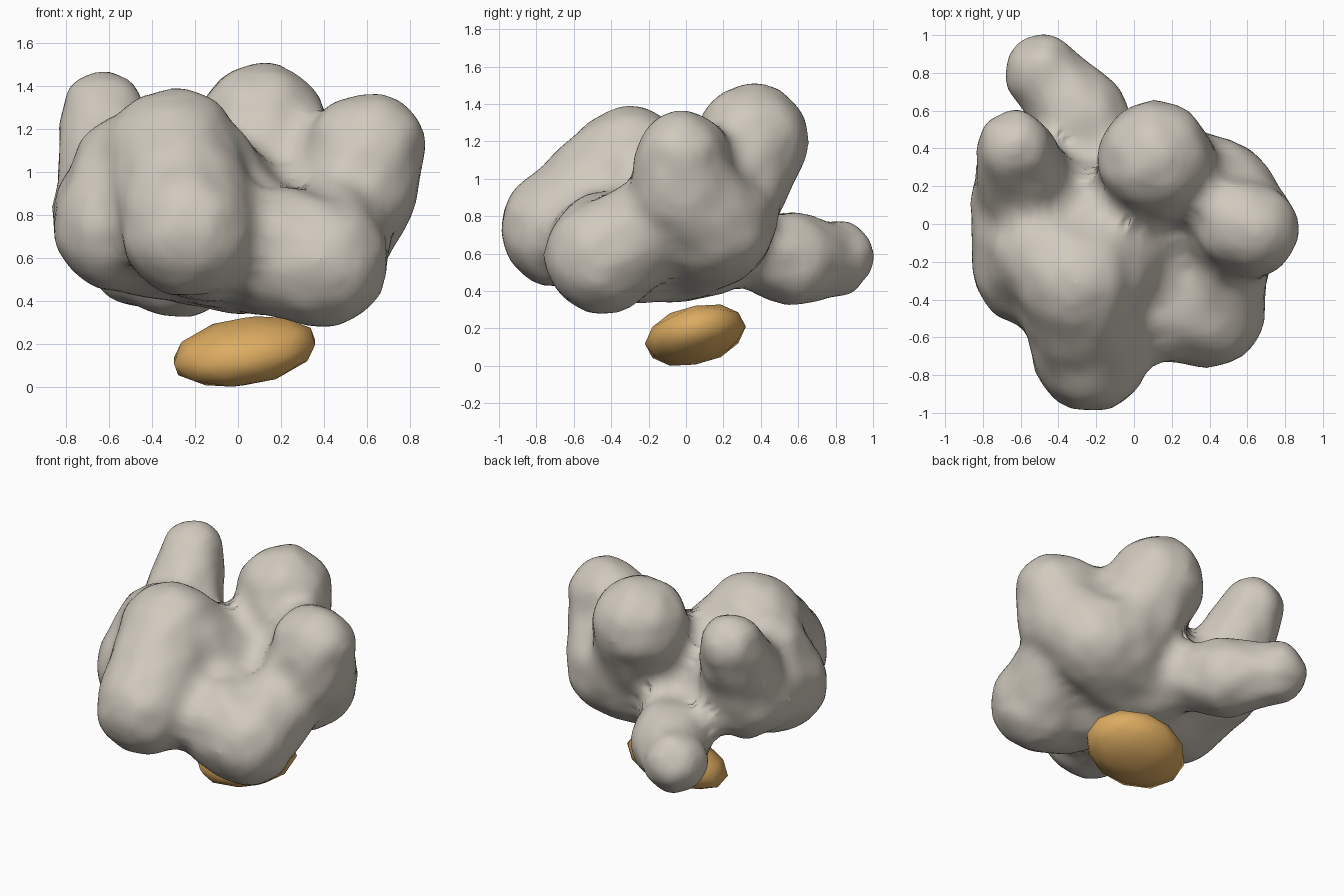
import bpy, bmesh
from mathutils import Vector, Matrix, noise

if "Cube" in bpy.data.objects:
    bpy.data.objects.remove(bpy.data.objects["Cube"])


def material(name, color):
    m = bpy.data.materials.new(name)
    m.diffuse_color = (*color, 1)
    m.use_nodes = True
    m.node_tree.nodes["Principled BSDF"].inputs["Base Color"].default_value = m.diffuse_color
    return m


def finish(bm, name, mat):
    me = bpy.data.meshes.new(name)
    bm.to_mesh(me)
    bm.free()
    ob = bpy.data.objects.new(name, me)
    bpy.context.collection.objects.link(ob)
    me.materials.append(mat)
    bpy.ops.object.select_all(action='DESELECT')
    ob.select_set(True)
    bpy.context.view_layer.objects.active = ob
    return ob


stone = material("pale_stone", (0.63, 0.585, 0.51))
ochre = material("ochre", (0.72, 0.41, 0.12))

# Lobes: chains of (x, y, z, radius) swept into tapering capsules
core = (0, 0, 0.68, 0.335)
belly = (0.32, 0.15, 0.76, 0.325)
lobes = [
    [(0.11, 0.35, 1.205, 0.30), (0.18, 0.25, 0.95, 0.28), belly],        # top back
    [(0.56, 0.00, 1.11, 0.24), (0.64, -0.03, 1.12, 0.235),
     (0.57, -0.02, 0.95, 0.28), (0.42, 0.15, 0.76, 0.315), core],        # right
    [belly, core],
    [(0.39, -0.45, 0.585, 0.305), (0.20, -0.43, 0.63, 0.30), core],      # front right
    [(0.39, -0.45, 0.585, 0.305), (0.48, -0.12, 0.78, 0.24)],
    [(-0.30, -0.30, 1.06, 0.325), (-0.23, -0.68, 0.73, 0.31)],           # front
    [(-0.30, -0.30, 1.06, 0.325), core],
    [(-0.23, -0.68, 0.73, 0.30), core],
    [(-0.57, 0.10, 0.83, 0.29), (-0.55, -0.23, 0.75, 0.305), core],      # left
    [(-0.55, -0.23, 0.75, 0.30), (-0.50, -0.15, 1.00, 0.27)],
    [(-0.57, 0.10, 0.83, 0.29), (-0.20, 0.0, 0.78, 0.32)],
    [(-0.63, 0.41, 1.27, 0.195), (-0.59, 0.24, 1.02, 0.25),
     (-0.57, 0.16, 0.82, 0.275)],                                        # back left
    [(-0.48, 0.80, 0.575, 0.20), (-0.43, 0.74, 0.57, 0.195),
     (-0.28, 0.57, 0.57, 0.25), (-0.12, 0.30, 0.62, 0.18), core],        # tail
]
swell = 0.05
bm = bmesh.new()
for chain in lobes:
    for a, b in zip(chain, chain[1:]):
        steps = 6
        for i in range(steps + 1):
            x, y, z, r = Vector(a).lerp(Vector(b), i / steps)
            bmesh.ops.create_icosphere(bm, subdivisions=3, radius=r * 1.01 + swell,
                                       matrix=Matrix.Translation((x, y, z)))
body = finish(bm, "lumpy_body", stone)

# Fuse the swollen lobes and soften the creases between them
fuse = body.modifiers.new("fuse", 'REMESH')
fuse.mode = 'VOXEL'
fuse.voxel_size = 0.035
soft = body.modifiers.new("soften", 'SMOOTH')
soft.factor = 0.5
soft.iterations = 8
for name in ("fuse", "soften"):
    bpy.ops.object.modifier_apply(modifier=name)

# Shrink back so the creases stay filled, with slight unevenness
normals = [v.normal.copy() for v in body.data.vertices]
for v, n in zip(body.data.vertices, normals):
    v.co += n * (0.012 * noise.noise(v.co * 6) + 0.004 - swell)
bpy.ops.object.shade_smooth()

# Tilted pebble underneath
bm = bmesh.new()
bmesh.ops.create_icosphere(bm, subdivisions=2, radius=1)
for v in bm.verts:
    x, y, z = v.co.x * 0.345, v.co.y * 0.27, v.co.z * 0.157
    v.co = (x + 0.03, y + 0.05, z + 0.13 * x + 0.17 * y)
low = min(v.co.z for v in bm.verts)
bmesh.ops.translate(bm, verts=bm.verts, vec=(0, 0, -low))
finish(bm, "pebble", ochre)
bpy.ops.object.shade_smooth()
